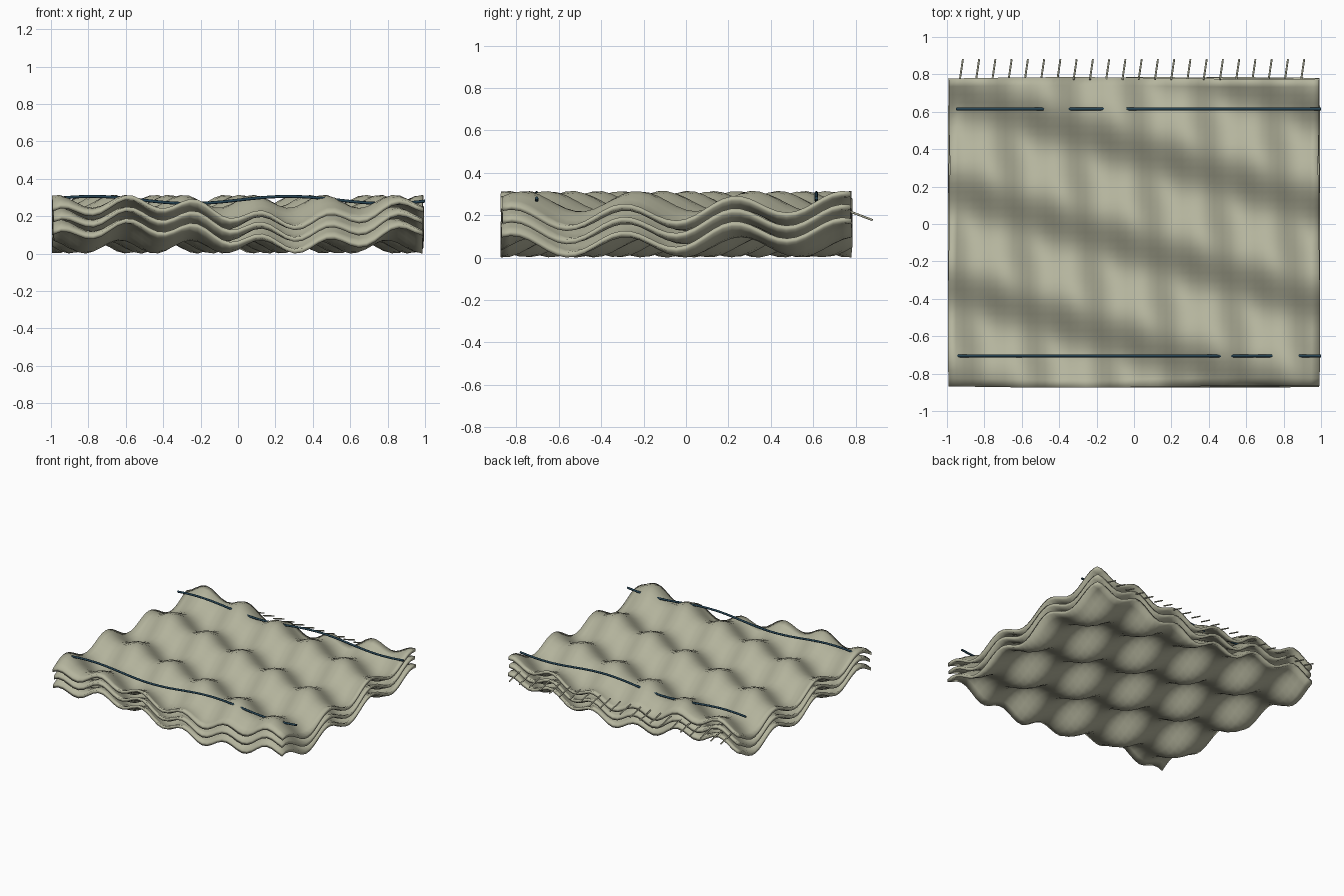
import bpy, bmesh, math
from mathutils import Vector

if "Cube" in bpy.data.objects:
    bpy.data.objects.remove(bpy.data.objects["Cube"])

TAU = 2 * math.pi


def material(name, rgb):
    m = bpy.data.materials.new(name)
    m.diffuse_color = (*rgb, 1)
    m.use_nodes = True
    m.node_tree.nodes["Principled BSDF"].inputs["Base Color"].default_value = m.diffuse_color
    return m


CLOTH = material("sage_cloth", (0.46, 0.46, 0.34))
TEAL = material("dark_teal", (0.018, 0.055, 0.085))


def ripple(x, y):
    """Wide diagonal folds plus narrow ripples running front to back."""
    wide = math.cos(TAU * (y + 0.30 + 0.31 * (x - 1)) / 0.52)
    narrow = math.cos(TAU * (x - 0.13 + 0.14 * (y + 0.87)) / 0.36)
    return 0.048 * wide + 0.035 * narrow


def finish(bm, name, mat):
    bmesh.ops.recalc_face_normals(bm, faces=bm.faces)
    me = bpy.data.meshes.new(name)
    bm.to_mesh(me)
    bm.free()
    me.materials.append(mat)
    me.shade_smooth()
    ob = bpy.data.objects.new(name, me)
    bpy.context.collection.objects.link(ob)
    return ob


def cloth_layer(i, nx=46, ny=38, thick=0.024):
    bm = bmesh.new()
    bmesh.ops.create_grid(bm, x_segments=nx, y_segments=ny, size=1)
    for v in bm.verts:
        u, w = v.co.x, v.co.y
        # slightly uneven hems
        x = u * (0.99 + 0.005 * math.sin(3 * w + 1.7 * i))
        y = -0.045 + w * (0.825 + 0.005 * math.sin(3 * u + 1.3 * i))
        v.co = (x, y, 0.095 + 0.0625 * i + ripple(x, y) - thick / 2)
    # thicken: extrude the sheet upwards
    geo = bmesh.ops.extrude_face_region(bm, geom=bm.faces[:], use_keep_orig=True)
    top = [g for g in geo["geom"] if isinstance(g, bmesh.types.BMVert)]
    bmesh.ops.translate(bm, verts=top, vec=(0, 0, thick))
    finish(bm, f"cloth_layer_{i + 1}", CLOTH)


def cord(name, points, radius, mat):
    """Round cord swept along a list of points."""
    cu = bpy.data.curves.new(name, "CURVE")
    cu.dimensions = "3D"
    cu.bevel_depth = radius
    cu.bevel_resolution = 2
    cu.use_fill_caps = True
    sp = cu.splines.new("POLY")
    sp.points.add(len(points) - 1)
    for p, co in zip(sp.points, points):
        p.co = (*co, 1)
    cu.materials.append(mat)
    ob = bpy.data.objects.new(name, cu)
    bpy.context.collection.objects.link(ob)


# Stacked blanket layers
for i in range(3):
    cloth_layer(i)

# Two dark cords that dip in and out of the top layer
for name, y in (("front_stripe", -0.705), ("back_stripe", 0.615)):
    xs = [-0.95 + 1.95 * k / 48 for k in range(49)]
    cord(name, [(x, y, 0.287 + 0.019 * math.cos(TAU * (x - 0.27) / 1.05)) for x in xs],
         0.008, TEAL)

# Fringe along the back hem
for k in range(22):
    x = -0.93 + k * 0.0869
    cord(f"fringe_{k + 1}", [(x - 0.001, 0.772, 0.218), (x + 0.015, 0.88, 0.177)], 0.005, CLOTH)
